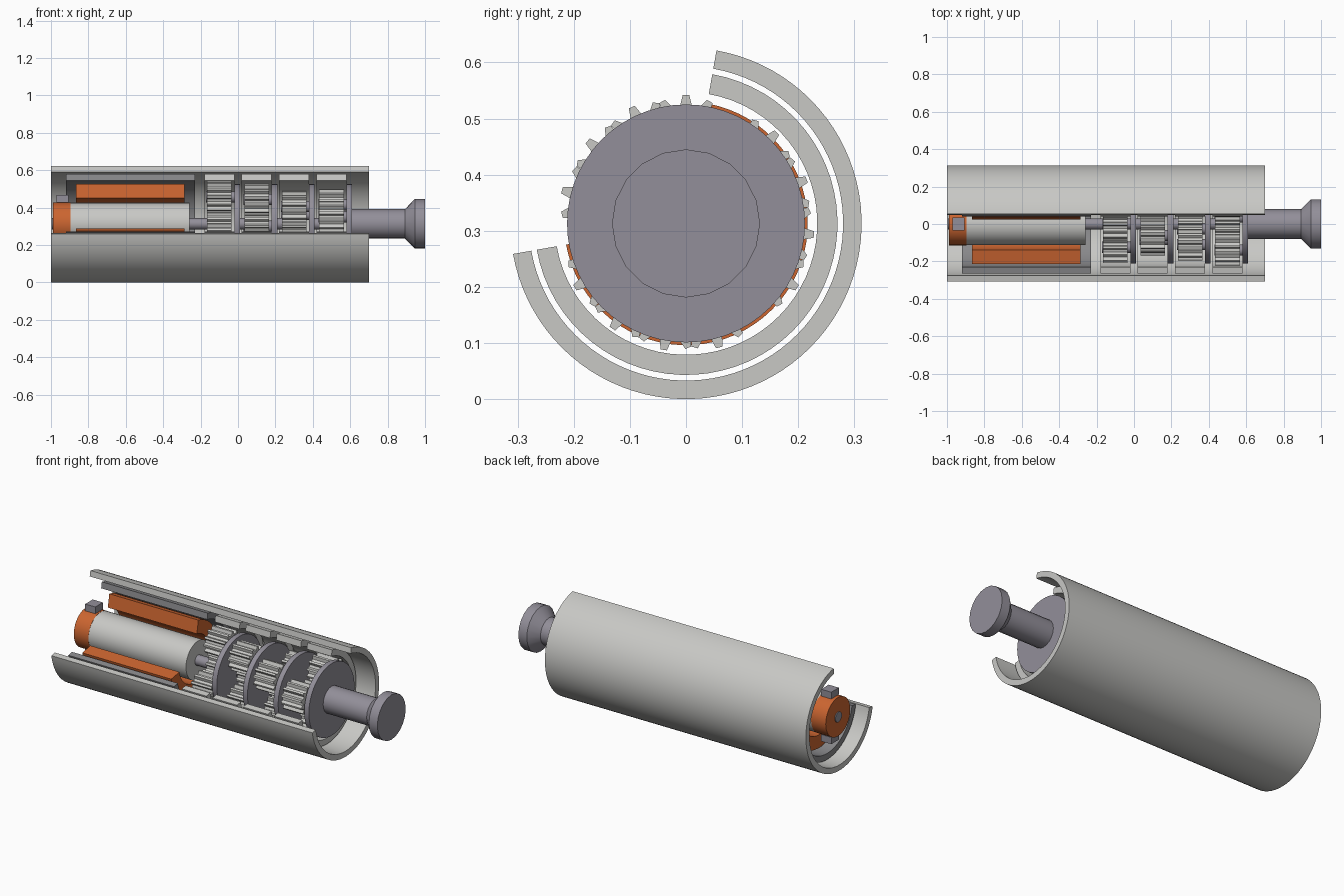
import bpy, bmesh, math

if "Cube" in bpy.data.objects:
    bpy.data.objects.remove(bpy.data.objects["Cube"])

AXIS = 0.313                      # height of the central axis
CUT = (-170, 80)                  # arc kept by the cutaway, in degrees
PLANET_ORBIT = 0.144


def material(name, rgb):
    m = bpy.data.materials.new(name)
    m.use_nodes = True
    m.diffuse_color = (*rgb, 1)
    m.node_tree.nodes["Principled BSDF"].inputs["Base Color"].default_value = (*rgb, 1)
    return m


LIGHT = material("light grey metal", (0.58, 0.58, 0.56))
STEEL = material("steel grey", (0.29, 0.275, 0.32))
DARK = material("casing grey", (0.25, 0.25, 0.26))
COPPER = material("copper orange", (0.6, 0.13, 0.03))


def finish(bm, name, mat, smooth=True):
    bmesh.ops.recalc_face_normals(bm, faces=bm.faces)
    mesh = bpy.data.meshes.new(name)
    bm.to_mesh(mesh)
    bm.free()
    mesh.materials.append(mat)
    ob = bpy.data.objects.new(name, mesh)
    bpy.context.collection.objects.link(ob)
    ob.location.z = AXIS
    if smooth:
        bpy.ops.object.select_all(action='DESELECT')
        ob.select_set(True)
        bpy.context.view_layer.objects.active = ob
        bpy.ops.object.shade_smooth_by_angle(angle=math.radians(30))
    return ob


def polar(r, a, x):
    return (x, r * math.cos(a), r * math.sin(a))


def arc_sleeve(name, inner, outer, x0, x1, mat, steps=48):
    """Tube around the axis with the cutaway wedge left open."""
    bm = bmesh.new()
    start, end = map(math.radians, CUT)
    loops = []
    for i in range(steps + 1):
        a = start + (end - start) * i / steps
        loops.append([bm.verts.new(polar(r, a, x)) for r, x in
                      ((inner, x0), (outer, x0), (outer, x1), (inner, x1))])
    for p, q in zip(loops, loops[1:]):
        for k in range(4):
            n = (k + 1) % 4
            bm.faces.new((p[k], p[n], q[n], q[k]))
    bm.faces.new(loops[0])
    bm.faces.new(loops[-1])
    return finish(bm, name, mat)


def lathe(name, profile, mat, steps=40):
    """Solid of revolution from (x, radius) points, capped at both ends."""
    bm = bmesh.new()
    rings = [[bm.verts.new(polar(r, math.tau * i / steps, x)) for i in range(steps)]
             for x, r in profile]
    for p, q in zip(rings, rings[1:]):
        for i in range(steps):
            n = (i + 1) % steps
            bm.faces.new((p[i], p[n], q[n], q[i]))
    bm.faces.new(rings[0])
    bm.faces.new(rings[-1])
    return finish(bm, name, mat)


def gear(name, teeth, root, tip, x0, x1, centre=(0, 0), turn=0.0):
    """Spur gear with tapered teeth."""
    bm = bmesh.new()
    pitch = math.tau / teeth
    outline = []
    for t in range(teeth):
        for share, r in ((-0.3, root), (-0.13, tip), (0.13, tip), (0.3, root)):
            outline.append((r, turn + pitch * (t + share)))
    ends = [[bm.verts.new(polar(r, a, x)) for r, a in outline] for x in (x0, x1)]
    for i in range(len(outline)):
        n = (i + 1) % len(outline)
        bm.faces.new((ends[0][i], ends[0][n], ends[1][n], ends[1][i]))
    for end in ends:
        bm.faces.new(end)
    ob = finish(bm, name, LIGHT, smooth=False)
    ob.location.y = centre[0]
    ob.location.z += centre[1]
    return ob


def box(name, centre, size, mat):
    bm = bmesh.new()
    bmesh.ops.create_cube(bm, size=1)
    bmesh.ops.scale(bm, vec=size, verts=bm.verts)
    bmesh.ops.translate(bm, vec=centre, verts=bm.verts)
    return finish(bm, name, mat, smooth=False)


# Outer shell
arc_sleeve("outer_shell", 0.28, 0.313, -1.0, 0.7, LIGHT, 64)

# Motor: casing, winding, rotor, commutator, brushes
arc_sleeve("motor_casing", 0.234, 0.27, -0.92, -0.23, DARK)
arc_sleeve("stator_winding", 0.14, 0.217, -0.865, -0.285, COPPER)
lathe("rotor", [(-0.895, 0.113), (-0.26, 0.113)], LIGHT)
lathe("commutator", [(-0.99, 0.114), (-0.895, 0.114)], COPPER)
lathe("motor_shaft", [(-0.995, 0.03), (-0.165, 0.03)], STEEL, 24)
for label, side in (("upper", 1), ("lower", -1)):
    box(label + "_brush", (-0.938, 0, side * 0.133), (0.066, 0.07, 0.04), STEEL)

# Four planetary stages, each one turned a little further
for stage in range(4):
    x = -0.1 + 0.2 * stage
    tag = f"stage_{stage + 1}_"
    arc_sleeve(tag + "ring", 0.234, 0.27, x - 0.08, x + 0.08, LIGHT)
    gear(tag + "sun_gear", 10, 0.056, 0.07, x - 0.066, x + 0.066, turn=0.2)
    for p in range(3):
        a = math.radians(90 + 25 * stage + 120 * p)
        centre = (PLANET_ORBIT * math.cos(a), PLANET_ORBIT * math.sin(a))
        gear(f"{tag}planet_gear_{p + 1}", 12, 0.067, 0.085,
             x - 0.066, x + 0.066, centre, a)
        pin = lathe(f"{tag}planet_pin_{p + 1}", [(x - 0.07, 0.03), (x + 0.09, 0.03)], STEEL, 20)
        pin.location.y += centre[0]
        pin.location.z += centre[1]
    lathe(tag + "carrier", [(x + 0.08, 0.212), (x + 0.11, 0.212)], STEEL, 56)
    if stage < 3:
        lathe(tag + "link_shaft", [(x + 0.1, 0.03), (x + 0.14, 0.03)], STEEL, 20)

# Output shaft with flared end
lathe("output_shaft", [(0.6, 0.079), (0.893, 0.079), (0.945, 0.132), (1.0, 0.132)], STEEL, 20)
